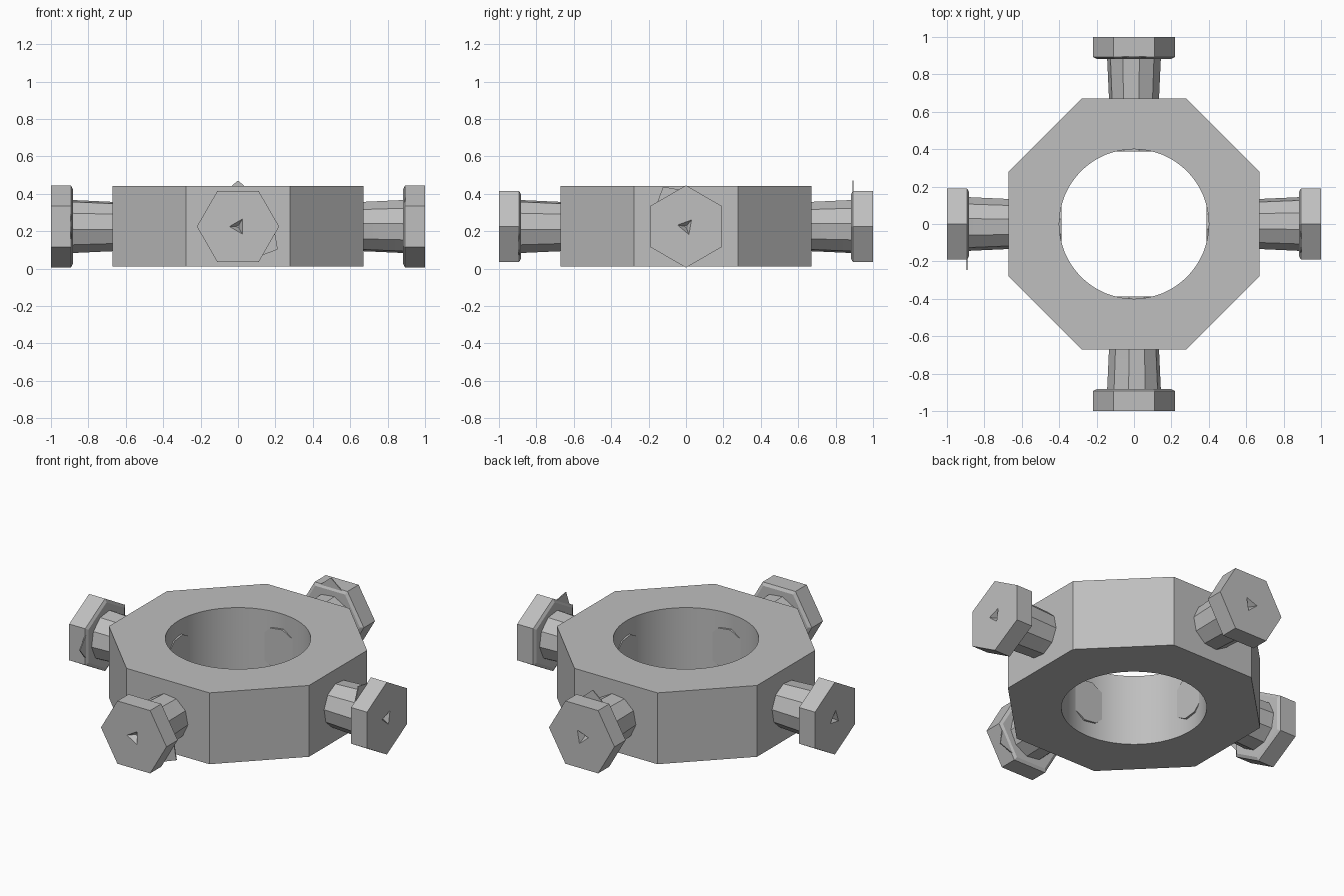
import bpy, bmesh
from math import radians, cos, sin, pi
from mathutils import Matrix

if "Cube" in bpy.data.objects:
    bpy.data.objects.remove(bpy.data.objects["Cube"])

MID = 0.225     # height of the screw axes
HEX = 0.22      # head corner radius

steel = bpy.data.materials.new("grey steel")
steel.use_nodes = True
grey = (0.52, 0.52, 0.52, 1)
steel.diffuse_color = grey
steel.node_tree.nodes["Principled BSDF"].inputs["Base Color"].default_value = grey


def make(name, bm, matrix):
    bmesh.ops.recalc_face_normals(bm, faces=bm.faces)
    mesh = bpy.data.meshes.new(name)
    bm.to_mesh(mesh)
    bm.free()
    mesh.materials.append(steel)
    ob = bpy.data.objects.new(name, mesh)
    bpy.context.collection.objects.link(ob)
    ob.matrix_world = matrix
    return ob


def loft(name, sides, rings, turn, matrix):
    """Closed solid through (height, radius) rings along local z."""
    bm = bmesh.new()
    loops = [[bm.verts.new((r * cos(turn + 2 * pi * i / sides),
                            r * sin(turn + 2 * pi * i / sides), z))
              for i in range(sides)] for z, r in rings]
    bm.faces.new(loops[0])
    bm.faces.new(loops[-1])
    for a, b in zip(loops, loops[1:]):
        for i in range(sides):
            j = (i + 1) % sides
            bm.faces.new((a[i], a[j], b[j], b[i]))
    return make(name, bm, matrix)


def cut(ob, cutter):
    cutter.hide_render = True
    cutter.hide_viewport = True
    mod = ob.modifiers.new("cut", "BOOLEAN")
    mod.operation = "DIFFERENCE"
    mod.solver = "EXACT"
    mod.object = cutter
    bpy.context.view_layer.update()
    mesh = bpy.data.meshes.new_from_object(
        ob.evaluated_get(bpy.context.evaluated_depsgraph_get()))
    ob.modifiers.clear()
    ob.data = mesh
    bpy.data.objects.remove(cutter)


def smooth(ob, angle):
    bpy.ops.object.select_all(action="DESELECT")
    ob.select_set(True)
    bpy.context.view_layer.objects.active = ob
    bpy.ops.object.shade_smooth_by_angle(angle=radians(angle))


# Octagonal collar with a round bore
corner = 0.672 / cos(pi / 8)
collar = loft("collar", 8, [(0.01, corner), (0.443, corner)], pi / 8, Matrix())
cut(collar, loft("bore_cutter", 64, [(-0.2, 0.4), (0.7, 0.4)], 0, Matrix()))
smooth(collar, 20)

# Four screws: side, compass angle, hexagon turn, burr direction, notch turn
SCREWS = [("left", 0, 0, 210, 20), ("back", 90, 30, 180, 100),
          ("right", 180, 0, 90, 50), ("front", 270, 30, 60, 270)]

for side, angle, turn, burr, notch in SCREWS:
    place = (Matrix.Translation((0, 0, MID))
             @ Matrix.Rotation(radians(angle), 4, "Z")
             @ Matrix.Rotation(pi / 2, 4, "Y"))

    # Tapered shank through the collar wall
    shank = loft(side + "_shank", 10, [(0.388, 0.13), (0.68, 0.135), (0.895, 0.145)],
                 0.2, place)
    smooth(shank, 20)

    # Hexagonal head with a slightly relieved underside and a small notch
    head = loft(side + "_head", 6, [(0.883, 0.2), (0.893, HEX), (1.0, HEX)],
                radians(turn), place)
    cut(head, loft(side + "_notch_cutter", 3, [(0.965, 0.01), (1.01, 0.056)],
                   radians(notch), place))

    # Thin burr sticking out under one edge of the head
    flat = HEX * cos(pi / 6)
    bm = bmesh.new()
    face = bm.faces.new([bm.verts.new(p) for p in
                         ((flat - 0.02, -0.09, 0.89), (flat + 0.055, 0, 0.89),
                          (flat - 0.02, 0.09, 0.89))])
    top = bmesh.ops.extrude_face_region(bm, geom=[face])["geom"]
    bmesh.ops.translate(bm, vec=(0, 0, 0.006),
                        verts=[v for v in top if isinstance(v, bmesh.types.BMVert)])
    make(side + "_burr", bm, place @ Matrix.Rotation(radians(burr), 4, "Z"))
